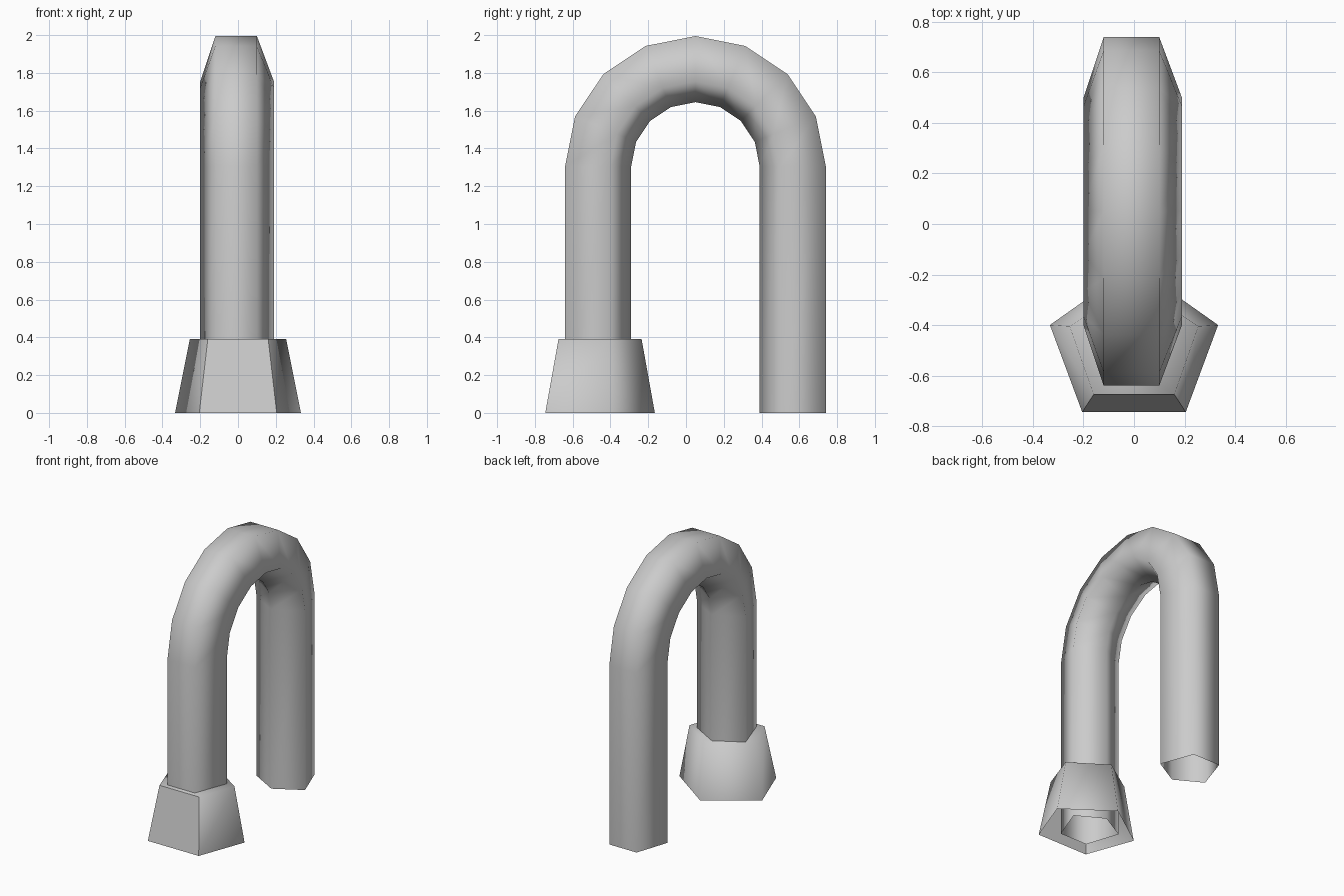
import bpy, bmesh, math

old = bpy.data.objects.get("Cube")
if old:
    bpy.data.objects.remove(old, do_unlink=True)

grey = bpy.data.materials.new("plain grey")
grey.use_nodes = True
colour = (0.6, 0.6, 0.6, 1)
grey.diffuse_color = colour
grey.node_tree.nodes["Principled BSDF"].inputs["Base Color"].default_value = colour


def loft(bm, rings):
    """Bridge a list of closed rings with quads and return the vertex rings."""
    rows = [[bm.verts.new(p) for p in ring] for ring in rings]
    for a, b in zip(rows, rows[1:]):
        n = len(a)
        for i in range(n):
            j = (i + 1) % n
            bm.faces.new((a[i], a[j], b[j], b[i]))
    return rows


def finish(bm, name):
    bmesh.ops.recalc_face_normals(bm, faces=bm.faces)
    mesh = bpy.data.meshes.new(name)
    bm.to_mesh(mesh)
    bm.free()
    mesh.materials.append(grey)
    obj = bpy.data.objects.new(name, mesh)
    bpy.context.collection.objects.link(obj)
    return obj


# Arched tube: pentagon section (x, distance from arch centre), open at both ends
section = [(-0.12, 0.69), (0.10, 0.69), (0.19, 0.45), (-0.005, 0.34), (-0.2, 0.45)]
mid_y, spring_z, steps = 0.05, 1.305, 8


def tube_ring(angle, z):
    return [(x, mid_y - r * math.cos(angle), z + r * math.sin(angle)) for x, r in section]


rings = [tube_ring(0, 0)]
rings += [tube_ring(math.pi * i / steps, spring_z) for i in range(steps + 1)]
rings.append(tube_ring(math.pi, 0))
bm = bmesh.new()
loft(bm, rings)
for f in bm.faces:
    f.smooth = True
finish(bm, "arched_tube")


# Flared foot: tapered pentagon sleeve, closed on top and open below
def foot_ring(front, side, tip, front_y, side_y, tip_y, z):
    return [(-front, front_y, z), (front, front_y, z), (side, side_y, z),
            (tip, tip_y, z), (-side, side_y, z)]


bm = bmesh.new()
rows = loft(bm, [foot_ring(0.205, 0.333, 0, -0.745, -0.4, -0.165, 0),
                 foot_ring(0.16, 0.255, 0, -0.675, -0.405, -0.235, 0.39)])
bm.faces.new(rows[1])
bmesh.ops.recalc_face_normals(bm, faces=bm.faces)
for f in bm.faces:
    # the front panel stays flat with crisp borders
    f.smooth = f.normal.y > -0.9
    if not f.smooth:
        for e in f.edges:
            e.smooth = False
finish(bm, "flared_foot")
